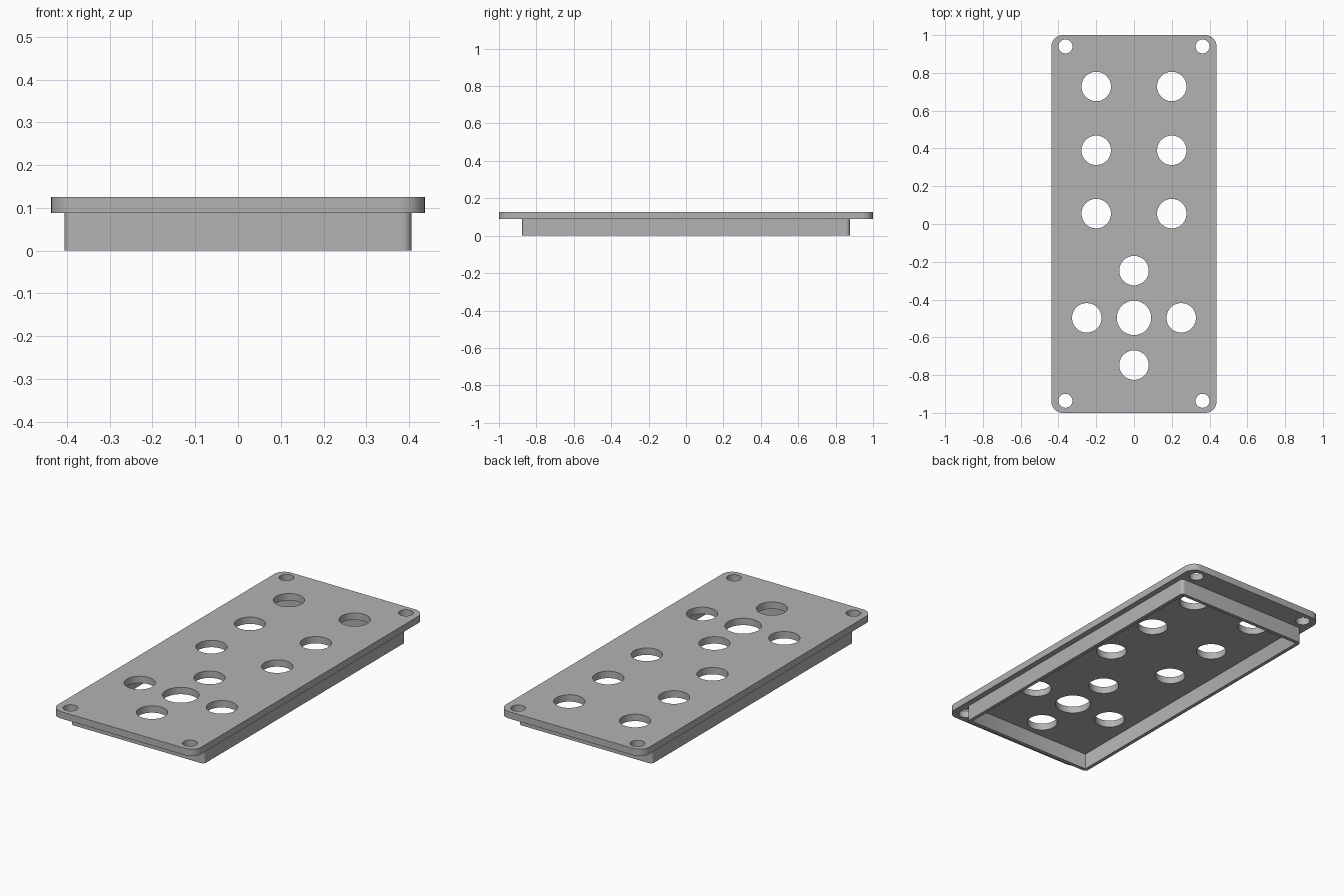
import bpy, bmesh, math

cube = bpy.data.objects.get("Cube")
if cube:
    bpy.data.objects.remove(cube, do_unlink=True)

grey = bpy.data.materials.new("plain grey")
grey.use_nodes = True
colour = (0.45, 0.45, 0.45, 1)
grey.diffuse_color = colour
grey.node_tree.nodes["Principled BSDF"].inputs["Base Color"].default_value = colour


def circle(x, y, r, n=48):
    return [(x + r * math.cos(math.tau * i / n), y + r * math.sin(math.tau * i / n))
            for i in range(n)]


def rounded_rect(hx, hy, r, steps=10):
    pts = []
    for k, (sx, sy) in enumerate([(1, 1), (-1, 1), (-1, -1), (1, -1)]):
        for i in range(steps + 1):
            a = math.pi / 2 * (k + i / steps)
            pts.append((sx * (hx - r) + r * math.cos(a), sy * (hy - r) + r * math.sin(a)))
    return pts


def slab(name, loops, z0, z1):
    """Extrude an outline with holes between two heights."""
    curve = bpy.data.curves.new(name, "CURVE")
    curve.dimensions = "2D"
    curve.fill_mode = "BOTH"
    curve.extrude = (z1 - z0) / 2
    for loop in loops:
        spline = curve.splines.new("POLY")
        spline.points.add(len(loop) - 1)
        for point, (x, y) in zip(spline.points, loop):
            point.co = (x, y, 0, 1)
        spline.use_cyclic_u = True
    obj = bpy.data.objects.new(name, curve)
    bpy.context.collection.objects.link(obj)
    bpy.ops.object.select_all(action="DESELECT")
    obj.select_set(True)
    bpy.context.view_layer.objects.active = obj
    bpy.ops.object.convert(target="MESH")
    obj = bpy.context.view_layer.objects.active
    obj.name = name
    mesh = obj.data
    bm = bmesh.new()
    bm.from_mesh(mesh)
    bmesh.ops.remove_doubles(bm, verts=bm.verts, dist=0.0001)
    bmesh.ops.translate(bm, verts=bm.verts, vec=(0, 0, (z0 + z1) / 2))
    bmesh.ops.recalc_face_normals(bm, faces=bm.faces)
    bm.to_mesh(mesh)
    bm.free()
    mesh.materials.clear()
    mesh.materials.append(grey)
    bpy.ops.object.shade_smooth_by_angle(angle=math.radians(30))
    return obj


# Cover plate: screw holes, paired button holes, cross of direction holes
holes = [circle(sx * 0.363, y, 0.037) for sx in (-1, 1) for y in (-0.936, 0.94)]
holes += [circle(sx * 0.2, y, 0.078) for sx in (-1, 1) for y in (0.055, 0.39, 0.728)]
holes += [circle(dx, dy - 0.497, 0.078)
          for dx, dy in [(0.25, 0), (-0.25, 0), (0, 0.25), (0, -0.25)]]
holes.append(circle(0, -0.497, 0.091))
slab("cover_plate", [rounded_rect(0.437, 1, 0.06)] + holes, 0.088, 0.126)

# Skirt wall under the plate, open at the bottom
slab("skirt_wall", [rounded_rect(0.406, 0.876, 0.02), rounded_rect(0.386, 0.856, 0.003, 2)],
     0, 0.088)
